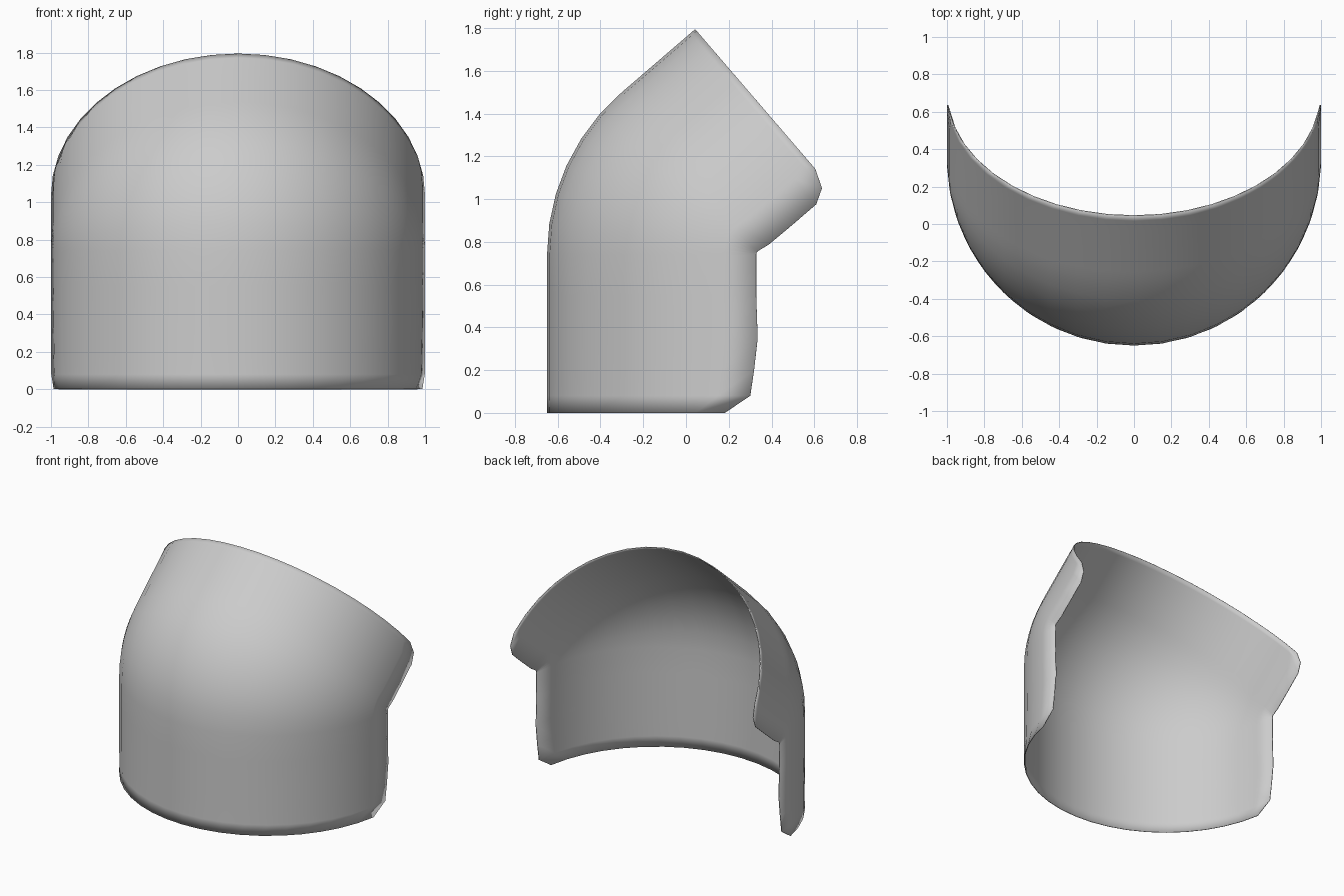
import bpy, bmesh
from math import sin, cos, pi, radians

if "Cube" in bpy.data.objects:
    bpy.data.objects.remove(bpy.data.objects["Cube"])

SEG = 20            # facets around each half-round section
BEND = radians(49.3)
PY, PZ = 0.35, 0.74  # pivot of the elbow bend

# Each section: centre y, centre z, tilt angle, trimmed angle at both side edges
sections = [(PY, 0.00, 0, 0.17), (PY, 0.08, 0, 0.05), (PY, 0.20, 0, 0.032),
            (PY, 0.35, 0, 0.015), (PY, 0.55, 0, 0.022)]
# Elbow: sections fan about the pivot
steps = 6
sections += [(PY, PZ, BEND * i / steps, 0.022) for i in range(steps + 1)]
# Upper collar: sections slide along the tilted axis, with rounded corners
for d, trim in ((0.06, 0.012), (0.2, 0.01), (0.35, 0.01), (0.42, 0.05), (0.455, 0.14)):
    sections.append((PY + d * sin(BEND), PZ + d * cos(BEND), BEND, trim))

# Loft the half-round sections into one bent shell
bm = bmesh.new()
rows = []
for cy, cz, tilt, trim in sections:
    row = []
    for i in range(SEG + 1):
        t = trim + (pi - 2 * trim) * i / SEG
        s = sin(t)
        row.append(bm.verts.new((-cos(t), cy - s * cos(tilt), cz + s * sin(tilt))))
    rows.append(row)
for low, high in zip(rows, rows[1:]):
    for i in range(SEG):
        f = bm.faces.new((low[i], low[i + 1], high[i + 1], high[i]))
        f.smooth = True

mesh = bpy.data.meshes.new("bent_shell")
bm.to_mesh(mesh)
bm.free()
shell = bpy.data.objects.new("bent_shell", mesh)
bpy.context.collection.objects.link(shell)

# Thin wall, thickened inwards
wall = shell.modifiers.new("wall", 'SOLIDIFY')
wall.thickness = 0.006
wall.offset = -1
